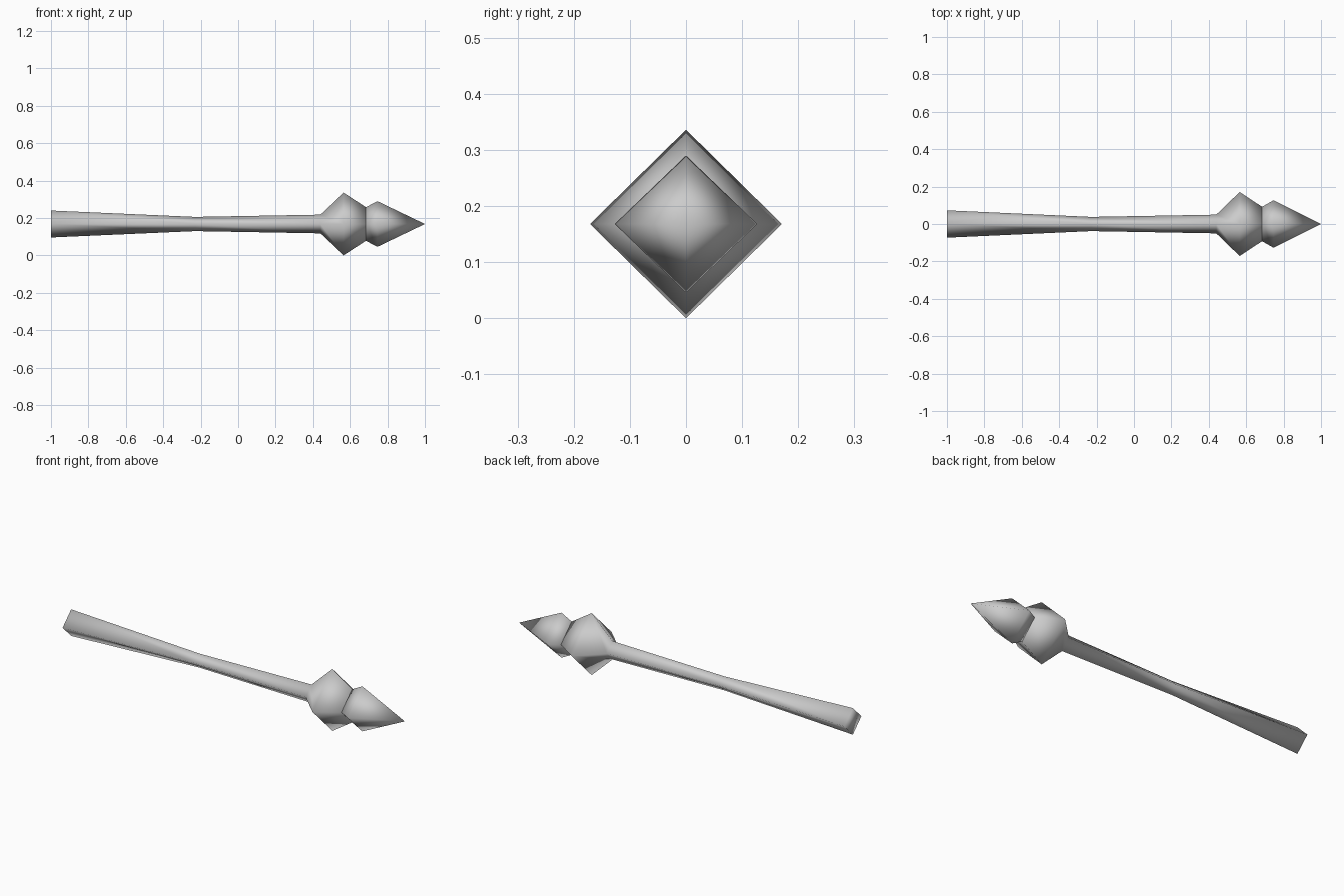
import bpy, bmesh, math

if "Cube" in bpy.data.objects:
    bpy.data.objects.remove(bpy.data.objects["Cube"])

CENTRE_Z = 0.168

grey = bpy.data.materials.new("plain grey")
grey.diffuse_color = (0.6, 0.6, 0.6, 1)
grey.use_nodes = True
grey.node_tree.nodes["Principled BSDF"].inputs["Base Color"].default_value = grey.diffuse_color


def four_sided(name, profile):
    """Square-section bar along x, corners up and sideways; profile = (x, half y, half z)."""
    bm = bmesh.new()
    rings = []
    for x, hy, hz in profile:
        if hy == 0:
            rings.append([bm.verts.new((x, 0, CENTRE_Z))])
            continue
        angles = [k * math.pi / 2 for k in range(4)]
        rings.append([bm.verts.new((x, hy * math.cos(a), CENTRE_Z + hz * math.sin(a)))
                      for a in angles])
    for a, b in zip(rings, rings[1:]):
        for k in range(4):
            n = (k + 1) % 4
            if len(b) == 1:
                bm.faces.new((a[k], a[n], b[0]))
            else:
                bm.faces.new((a[k], a[n], b[n], b[k]))
    # close the open ends
    for ring in (rings[0], rings[-1]):
        if len(ring) == 4:
            bm.faces.new(ring)
    bmesh.ops.recalc_face_normals(bm, faces=bm.faces)
    for f in bm.faces:
        f.smooth = True
    mesh = bpy.data.meshes.new(name)
    bm.to_mesh(mesh)
    bm.free()
    mesh.materials.append(grey)
    obj = bpy.data.objects.new(name, mesh)
    bpy.context.collection.objects.link(obj)
    return obj


# Waisted handle flowing into the bulging collar
four_sided("handle_and_collar", [
    (-1.0, 0.073, 0.072),
    (-0.23, 0.038, 0.038),
    (0.44, 0.05, 0.05),
    (0.565, 0.171, 0.168),
    (0.685, 0.092, 0.09),
])

# Pointed head
four_sided("pointed_tip", [
    (0.685, 0.092, 0.09),
    (0.746, 0.127, 0.122),
    (1.0, 0, 0),
])
